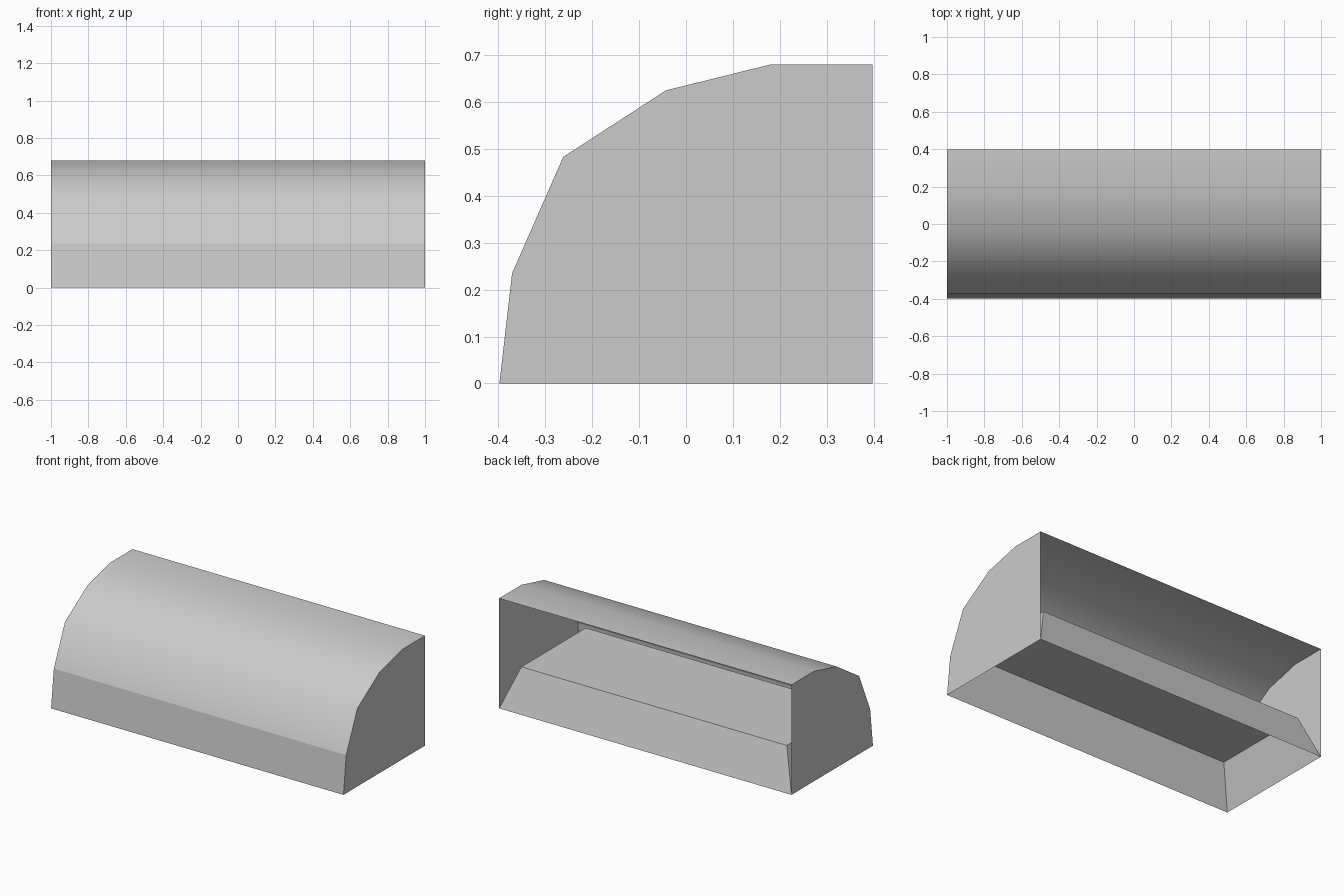
import bpy
import bmesh

cube = bpy.data.objects.get("Cube")
if cube:
    bpy.data.objects.remove(cube, do_unlink=True)

HALF_LENGTH = 1.0
FRONT, BACK = -0.398, 0.398

grey = bpy.data.materials.new("plain_grey")
grey.use_nodes = True
grey.diffuse_color = (0.6, 0.6, 0.6, 1)
bsdf = next(n for n in grey.node_tree.nodes if n.type == 'BSDF_PRINCIPLED')
bsdf.inputs["Base Color"].default_value = (0.6, 0.6, 0.6, 1)


def finish(bm, name):
    mesh = bpy.data.meshes.new(name)
    bm.to_mesh(mesh)
    bm.free()
    mesh.materials.append(grey)
    obj = bpy.data.objects.new(name, mesh)
    bpy.context.collection.objects.link(obj)
    return obj


def ring(bm, x, front, back, z):
    return [bm.verts.new(p) for p in
            ((-x, front, z), (x, front, z), (x, back, z), (-x, back, z))]


# Curved cover with flat end caps, open at the back and underneath
profile = [(FRONT, 0), (-0.371, 0.235), (-0.262, 0.483),
           (-0.043, 0.625), (0.179, 0.68), (BACK, 0.68)]
bm = bmesh.new()
left, right = ([bm.verts.new((x, y, z)) for y, z in profile]
               for x in (-HALF_LENGTH, HALF_LENGTH))
for i in range(len(profile) - 1):
    strip = bm.faces.new((left[i], right[i], right[i + 1], left[i + 1]))
    strip.smooth = i > 0  # the lowest strip stays flat with a crisp top edge
bm.faces.new(left + [bm.verts.new((-HALF_LENGTH, BACK, 0))])
bm.faces.new((right + [bm.verts.new((HALF_LENGTH, BACK, 0))])[::-1])
finish(bm, "curved_cover")

# Raised inner platform with sloping sides, hollow underneath
bm = bmesh.new()
base = ring(bm, HALF_LENGTH, FRONT, BACK, 0)
top = ring(bm, HALF_LENGTH - 0.092, FRONT + 0.08, BACK - 0.086, 0.248)
bm.faces.new(top)
for i in range(4):
    j = (i + 1) % 4
    bm.faces.new((base[i], base[j], top[j], top[i]))
finish(bm, "inner_platform")
